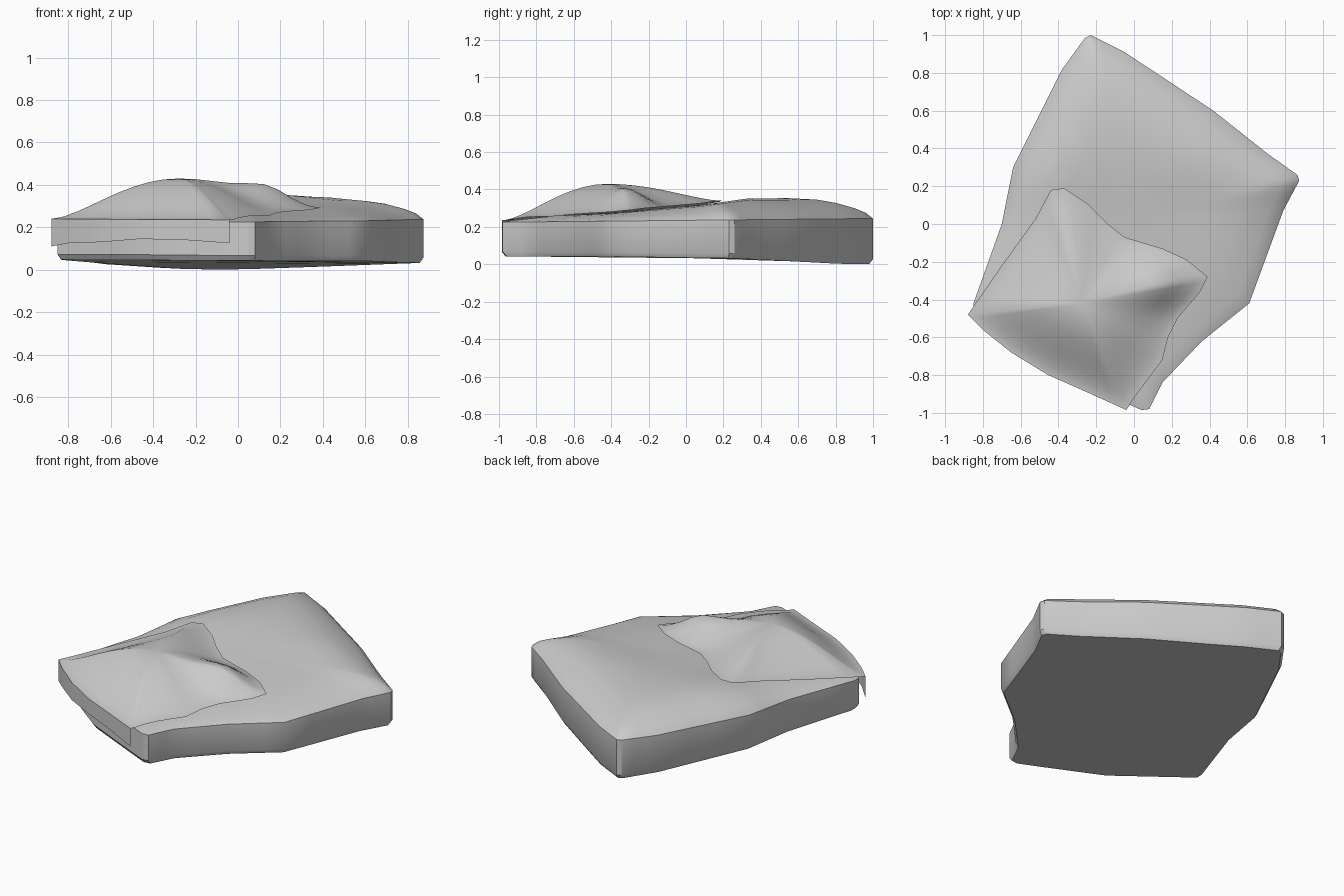
import bpy, bmesh
from math import exp
from mathutils import Vector

if "Cube" in bpy.data.objects:
    bpy.data.objects.remove(bpy.data.objects["Cube"])

SLAB = [(-0.23, 1.0), (-0.26, 0.985), (-0.38, 0.82), (-0.64, 0.30), (-0.70, 0.0), (-0.85, -0.42),
        (-0.85, -0.46), (-0.44, -0.77), (0.04, -0.985), (0.08, -0.98), (0.15, -0.84), (0.36, -0.62),
        (0.61, -0.42), (0.79, 0.07), (0.875, 0.23), (0.865, 0.26), (0.71, 0.37), (0.42, 0.60), (-0.05, 0.91)]
# First six points are the front edge, which hangs over the slab
CLOTH = [(-0.88, -0.48), (-0.80, -0.56), (-0.65, -0.68), (-0.46, -0.797), (-0.25, -0.89), (-0.04, -0.985),
         (0.0, -0.92), (0.15, -0.72), (0.18, -0.60), (0.23, -0.50), (0.35, -0.36), (0.39, -0.28),
         (0.28, -0.19), (0.15, -0.13), (-0.05, -0.07), (-0.15, 0.01), (-0.25, 0.11), (-0.37, 0.19),
         (-0.44, 0.18), (-0.52, 0.03), (-0.70, -0.22)]
HEM = [0.11, 0.125, 0.13, 0.145, 0.14, 0.125]


def interp(table, v):
    if v <= table[0][0]:
        return table[0][1]
    for (a, za), (b, zb) in zip(table, table[1:]):
        if v <= b:
            return za + (zb - za) * (v - a) / (b - a)
    return table[-1][1]


def gauge(x, y):
    """How far out a point is: 0 at the slab centre, 1 on its outline."""
    for (ax, ay), (bx, by) in zip(SLAB, SLAB[1:] + SLAB[:1]):
        d = ax * by - ay * bx
        p, q = (x * by - y * bx) / d, (ax * y - ay * x) / d
        if p >= -1e-6 and q >= -1e-6:
            return p + q
    return 1.0


def slab_top(x, y):
    rim = 0.235 + 0.01 * y
    crown = interp([(-0.95, 0.25), (-0.4, 0.275), (0.07, 0.315), (0.33, 0.352), (1, 0.357)], y)
    f = interp([(0, 1), (0.55, 1), (0.7, 0.92), (0.8, 0.76), (0.9, 0.5), (0.96, 0.28), (1, 0)], gauge(x, y))
    return rim + (crown - rim) * f


def slab_bottom(x, y):
    return max(0, 0.02 - 0.022 * y + 0.02 * abs(x))


def subdivide(points, n):
    return [tuple(Vector(a).lerp(Vector(b), i / n))
            for a, b in zip(points, points[1:] + points[:1]) for i in range(n)]


def bridge(bm, a, b):
    n = len(a)
    for i in range(n):
        bm.faces.new((a[i], a[(i + 1) % n], b[(i + 1) % n], b[i]))


def finish(bm, name, angle):
    bmesh.ops.recalc_face_normals(bm, faces=bm.faces)
    mesh = bpy.data.meshes.new(name)
    bm.to_mesh(mesh)
    bm.free()
    ob = bpy.data.objects.new(name, mesh)
    bpy.context.collection.objects.link(ob)
    bpy.ops.object.select_all(action='DESELECT')
    ob.select_set(True)
    bpy.context.view_layer.objects.active = ob
    bpy.ops.object.shade_smooth_by_angle(angle=angle)
    return ob


# Cushion slab: rings from the underside, up the wall and over the crown
bm = bmesh.new()
outline = subdivide(SLAB, 3)
rings = []
for s, lift in ((0.98, 0), (1, 0.025)):
    rings.append([bm.verts.new((x * s, y * s, slab_bottom(x, y) + lift)) for x, y in outline])
for s in (1, 0.96, 0.9, 0.8, 0.7, 0.55, 0.35, 0.15):
    rings.append([bm.verts.new((x * s, y * s, slab_top(x * s, y * s))) for x, y in outline])
for a, b in zip(rings, rings[1:]):
    bridge(bm, a, b)
bm.faces.new(rings[0])
bm.faces.new(rings[-1])
finish(bm, "cushion_slab", 0.6)

# Draped cloth: rings shrinking to the peak, then a hem hanging at the front
bm = bmesh.new()
N = 3
cx, cy, peak = -0.28, -0.42, 0.43
outline = subdivide(CLOTH, N)


def cloth_point(x, y, s):
    px, py = cx + (x - cx) * s, cy + (y - cy) * s
    edge = slab_top(x, y) + 0.01
    z = edge + (peak - edge) * (1 - s * s) ** 1.7
    z += 0.06 * exp(-((px - 0.15) ** 2 + (py + 0.3) ** 2) / 0.02) * (1 - s ** 4)
    return px, py, max(z, slab_top(px, py) + 0.008)


rings = [[bm.verts.new(cloth_point(x, y, s)) for x, y in outline]
         for s in (1, 0.97, 0.9, 0.8, 0.7, 0.6, 0.48, 0.36, 0.24, 0.12)]
for a, b in zip(rings, rings[1:]):
    bridge(bm, a, b)
tip = bm.verts.new((cx, cy, peak))
for i, v in enumerate(rings[-1]):
    bm.faces.new((v, rings[-1][(i + 1) % len(outline)], tip))
front = rings[0][:5 * N + 1]
hem = [bm.verts.new((v.co.x, v.co.y, interp(list(enumerate(HEM)), i / N))) for i, v in enumerate(front)]
for i in range(len(front) - 1):
    bm.faces.new((front[i], front[i + 1], hem[i + 1], hem[i]))
finish(bm, "draped_cloth", 1.4)
